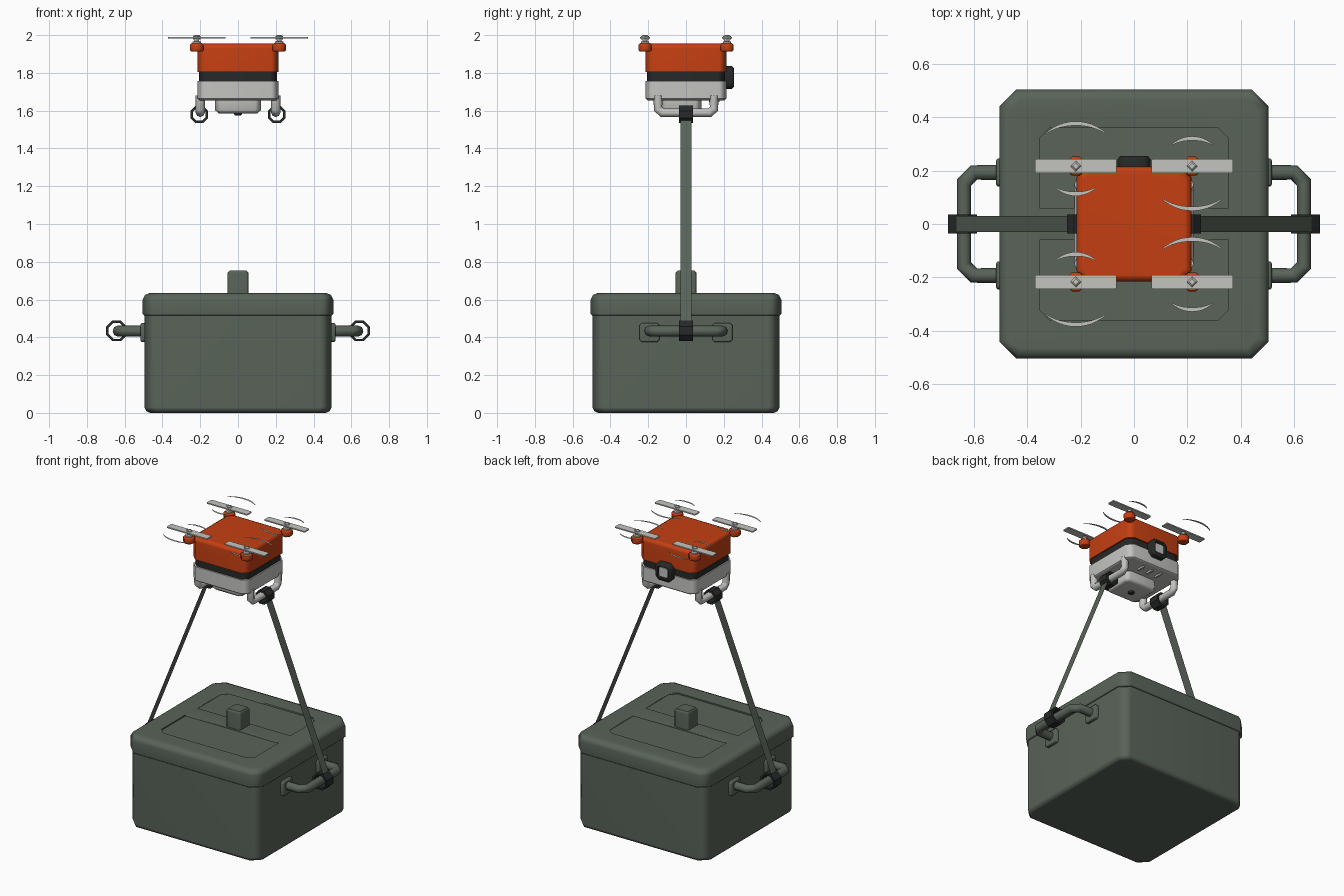
import bpy, bmesh, math
from mathutils import Matrix, Vector

cube = bpy.data.objects.get("Cube")
if cube:
    bpy.data.objects.remove(cube, do_unlink=True)


def material(name, rgb):
    m = bpy.data.materials.new(name)
    m.use_nodes = True
    m.diffuse_color = (*rgb, 1)
    m.node_tree.nodes["Principled BSDF"].inputs["Base Color"].default_value = (*rgb, 1)
    return m


GREEN = material("grey_green", (0.1, 0.125, 0.1))
ORANGE = material("orange", (0.56, 0.05, 0.006))
LIGHT = material("light_grey", (0.55, 0.55, 0.53))
BLACK = material("near_black", (0.02, 0.022, 0.022))


def finish(obj, mat, angle=50):
    obj.data.materials.append(mat)
    bpy.ops.object.select_all(action='DESELECT')
    obj.select_set(True)
    bpy.context.view_layer.objects.active = obj
    bpy.ops.object.shade_smooth_by_angle(angle=math.radians(angle))
    weighted = obj.modifiers.new("weighted", 'WEIGHTED_NORMAL')
    weighted.keep_sharp = True
    return obj


def to_object(name, bm, mat, angle=50):
    bmesh.ops.recalc_face_normals(bm, faces=bm.faces)
    mesh = bpy.data.meshes.new(name)
    bm.to_mesh(mesh)
    bm.free()
    obj = bpy.data.objects.new(name, mesh)
    bpy.context.collection.objects.link(obj)
    return finish(obj, mat, angle)


def octagon(hx, hy, corner, inset=0):
    """Rectangle with cut corners, shrunk evenly by inset."""
    c = max(corner - inset * 0.586, 0.001)
    hx, hy = hx - inset, hy - inset
    return [(hx, hy - c), (hx - c, hy), (c - hx, hy), (-hx, hy - c),
            (-hx, c - hy), (c - hx, -hy), (hx - c, -hy), (hx, c - hy)]


def loft(name, layers, mat, place=Matrix(), angle=50, closed=False):
    """Join outlines at given heights into a solid."""
    bm = bmesh.new()
    rings = [[bm.verts.new(place @ Vector((x, y, z))) for x, y in pts] for pts, z in layers]
    pairs = list(zip(rings, rings[1:]))
    if closed:
        pairs.append((rings[-1], rings[0]))
    else:
        bm.faces.new(rings[0])
        bm.faces.new(rings[-1])
    for a, b in pairs:
        for i in range(len(a)):
            j = (i + 1) % len(a)
            bm.faces.new((a[i], a[j], b[j], b[i]))
    return to_object(name, bm, mat, angle)


def rounded_box(name, hx, hy, corner, steps, mat, place=Matrix()):
    return loft(name, [(octagon(hx, hy, corner, d), z) for d, z in steps], mat, place)


def lathe(name, profile, mat, place=Matrix(), sides=8, angle=50, closed=False):
    def circle(r):
        turns = [(i + 0.5) * math.tau / sides for i in range(sides)]
        return [(r * math.cos(t), r * math.sin(t)) for t in turns]
    return loft(name, [(circle(r), z) for r, z in profile], mat, place, angle, closed)


def tube(name, points, radius, mat):
    curve = bpy.data.curves.new(name, 'CURVE')
    curve.dimensions = '3D'
    curve.bevel_depth = radius
    curve.bevel_resolution = 2
    curve.use_fill_caps = True
    spline = curve.splines.new('POLY')
    spline.points.add(len(points) - 1)
    for p, co in zip(spline.points, points):
        p.co = (*co, 1)
    obj = bpy.data.objects.new(name, curve)
    bpy.context.collection.objects.link(obj)
    bpy.ops.object.select_all(action='DESELECT')
    obj.select_set(True)
    bpy.context.view_layer.objects.active = obj
    bpy.ops.object.convert(target='MESH')
    return finish(bpy.context.object, mat, 60)


def facing(axis, *location):
    """Placement that turns local z to the given axis."""
    turn = {'Y': Matrix.Rotation(-math.pi / 2, 4, 'X'),
            'X': Matrix.Rotation(math.pi / 2, 4, 'Y'), 'Z': Matrix()}[axis]
    return Matrix.Translation(location) @ turn


# Storage box and lid
rounded_box("box_body", 0.495, 0.495, 0.06, [(0.03, 0), (0.009, 0.009), (0, 0.03), (0, 0.53)], GREEN)
lid = rounded_box("box_lid", 0.505, 0.505, 0.065,
                  [(0.008, 0.515), (0, 0.523), (0, 0.6), (0.012, 0.624), (0.04, 0.636)], GREEN)

# Shallow grip recesses in the lid, either side of the knob
for side in (1, -1):
    outline = [(-0.355, 0.06), (0.355, 0.06), (0.355, 0.32), (0.315, 0.36), (-0.315, 0.36), (-0.355, 0.32)]
    outline = [(x, y * side) for x, y in outline]
    cutter = loft("recess_cutter", [(outline, 0.627), (outline, 0.7)], GREEN)
    cutter.hide_render = True
    cut = lid.modifiers.new("recess", 'BOOLEAN')
    cut.operation = 'DIFFERENCE'
    cut.object = cutter
    bpy.context.view_layer.objects.active = lid
    bpy.ops.object.modifier_move_to_index(modifier=cut.name, index=0)
    bpy.ops.object.modifier_apply(modifier=cut.name)
    bpy.data.objects.remove(cutter, do_unlink=True)
rounded_box("lid_knob", 0.056, 0.056, 0.012, [(0, 0.62), (0, 0.74), (0.012, 0.755)], GREEN)

for s, label in ((1, "left"), (-1, "right")):
    # Box handle with its two wall plates
    reach = [(0.49, -0.193), (0.6, -0.193), (0.637, -0.156),
             (0.637, 0.156), (0.6, 0.193), (0.49, 0.193)]
    tube(f"{label}_handle", [(s * x, y, 0.433) for x, y in reach], 0.029, GREEN)
    for y in (-0.193, 0.193):
        rounded_box(f"{label}_handle_plate", 0.05, 0.053, 0.012, [(0, -0.02), (0, 0.008), (0.008, 0.015)],
                    GREEN, Matrix.Translation((s * 0.502, y, 0.425)) @ Matrix.Rotation(s * math.pi / 2, 4, 'Y'))

    # Landing skid under the aircraft
    skid = [(-0.148, 1.68), (-0.148, 1.61), (-0.125, 1.589),
            (0.125, 1.589), (0.148, 1.61), (0.148, 1.68)]
    tube(f"{label}_skid", [(s * 0.2, y, z) for y, z in skid], 0.024, LIGHT)

    # Strap and the loops it hangs from
    for x, z, r in ((0.205, 1.58, 0.05), (0.643, 0.434, 0.059)):
        lathe(f"{label}_strap_loop", [(r - 0.014, -0.036), (r, -0.036), (r, 0.036), (r - 0.014, 0.036)],
              BLACK, facing('Y', s * x, 0, z), angle=30, closed=True)
    bm = bmesh.new()
    ends = [(0.235, -0.03, 1.552), (0.235, 0.03, 1.552), (0.672, 0.03, 0.47), (0.672, -0.03, 0.47)]
    bm.faces.new([bm.verts.new((s * x, y, z)) for x, y, z in ends])
    to_object(f"{label}_strap", bm, GREEN)

# Aircraft hull: lower shell, band, upper shell
rounded_box("lower_shell", 0.215, 0.215, 0.04, [(0.012, 1.655), (0, 1.665), (0, 1.758)], LIGHT)
rounded_box("middle_band", 0.206, 0.206, 0.038, [(0, 1.75), (0, 1.812)], BLACK)
rounded_box("upper_shell", 0.215, 0.215, 0.04, [(0, 1.805), (0, 1.93), (0.007, 1.947), (0.025, 1.956)], ORANGE)

# Belly pod, lens and vents
rounded_box("belly_pod", 0.122, 0.108, 0.03, [(0.022, 1.584), (0, 1.603), (0, 1.67)],
            LIGHT, Matrix.Translation((0, -0.027, 0)))
lathe("belly_lens", [(0.016, 1.574), (0.022, 1.579), (0.022, 1.59)], BLACK, facing('Z', 0, -0.027, 0))
for x in (-0.07, 0, 0.07):
    rounded_box("belly_vent", 0.01, 0.03, 0.004, [(0.003, 1.645), (0, 1.66)], LIGHT,
                Matrix.Translation((x, 0.15, 0)))

# Rear camera
rounded_box("camera_housing", 0.062, 0.06, 0.024,
            [(0, 0.195), (0, 0.243), (0.01, 0.254), (0.022, 0.254), (0.026, 0.243)],
            BLACK, facing('Y', 0, 0, 1.776))
rounded_box("camera_lens", 0.035, 0.033, 0.01, [(0, 0.24), (0.002, 0.247)], LIGHT, facing('Y', 0, 0, 1.776))


def crescent(name, x, y, radius, middle):
    """Thin tapered arc around a rotor axis."""
    bm = bmesh.new()
    steps = 12
    inner, outer = [], []
    for i in range(steps + 1):
        t = middle + math.radians(42) * (2 * i / steps - 1)
        width = 0.004 + 0.012 * math.sin(math.pi * i / steps)
        for row, r in ((outer, radius), (inner, radius - width)):
            row.append(bm.verts.new((x + r * math.cos(t), y + r * math.sin(t), 1.985)))
    for i in range(steps):
        bm.faces.new((inner[i], outer[i], outer[i + 1], inner[i + 1]))
    to_object(name, bm, LIGHT)


# Rotors: mount, motor, hub, blade and sweep arcs
for sx in (1, -1):
    for sy in (1, -1):
        x, y = sx * 0.218, sy * 0.217
        place = Matrix.Translation((x, y, 0))
        lathe("rotor_mount", [(0.03, 1.912), (0.038, 1.92), (0.038, 1.949), (0.03, 1.957)], ORANGE, place)
        lathe("rotor_motor", [(0.024, 1.95), (0.024, 1.965), (0.013, 1.968), (0.013, 1.98)], LIGHT, place)
        lathe("rotor_hub", [(0.02, 1.978), (0.02, 1.994), (0.012, 2)], LIGHT,
              place @ Matrix.Rotation(math.pi / 4, 4, 'Z'), sides=4, angle=30)
        rounded_box("rotor_blade", 0.153, 0.026, 0.004, [(0, 1.981), (0, 1.989)], LIGHT, place)
        up = math.pi / 2 * sy
        big = up if sx < 0 else -up
        crescent("large_sweep_arc", x, y, 0.168, big)
        crescent("small_sweep_arc", x, y, 0.112, -big)
